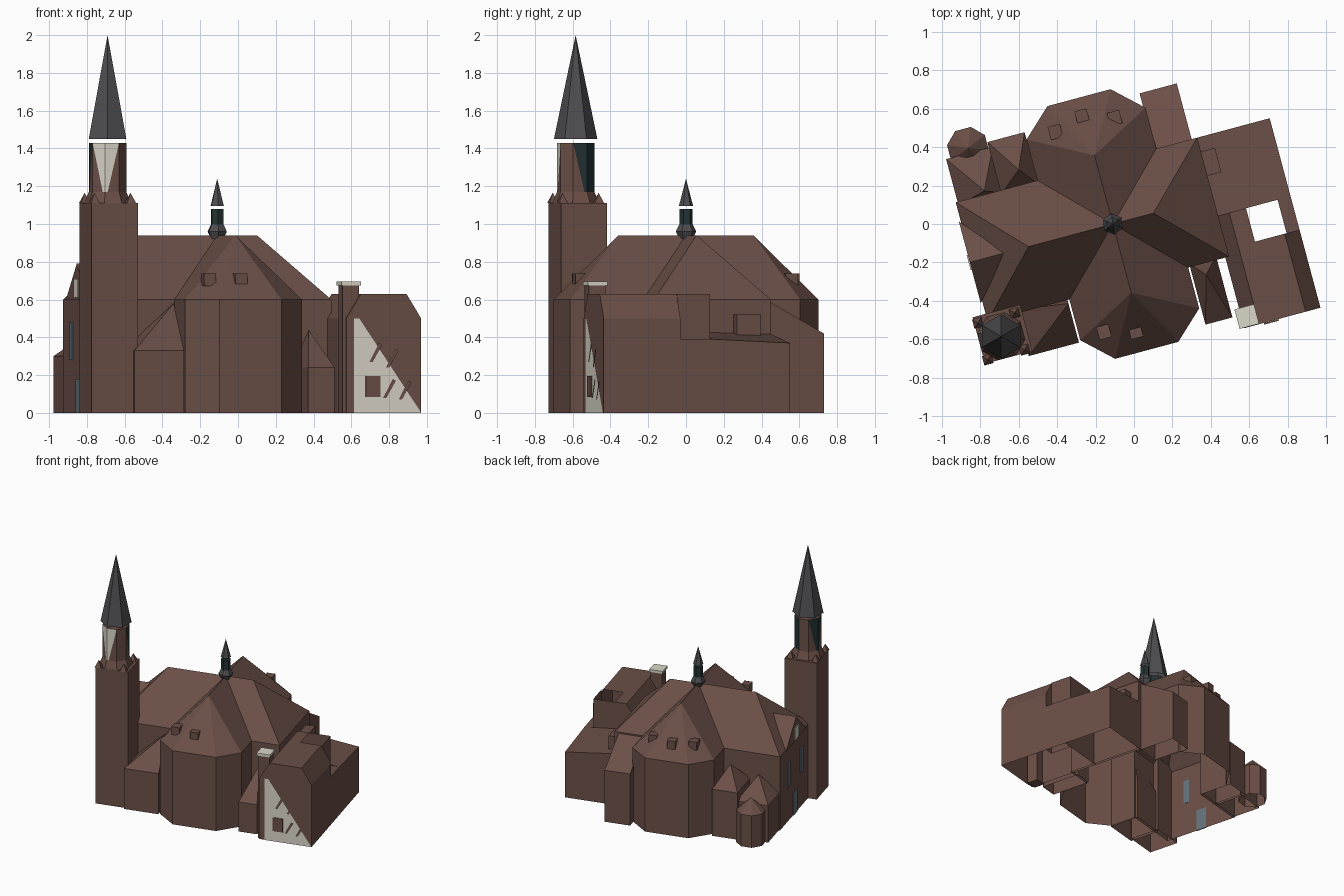
import bpy, bmesh, math
from math import sin, cos, radians

cube = bpy.data.objects.get("Cube")
if cube:
    bpy.data.objects.remove(cube)


def material(name, rgb):
    m = bpy.data.materials.new(name)
    m.use_nodes = True
    m.diffuse_color = (*rgb, 1)
    m.node_tree.nodes["Principled BSDF"].inputs["Base Color"].default_value = (*rgb, 1)
    return m


BROWN = material("brown masonry", (0.147, 0.078, 0.063))
PALE = material("pale plaster", (0.70, 0.67, 0.58))
SLATE = material("grey slate", (0.075, 0.075, 0.08))
DARK = material("dark teal", (0.018, 0.032, 0.034))
GLASS = material("blue grey glass", (0.13, 0.17, 0.20))

TURN = radians(15)


def world(p):
    # Church axes (along, across, up) turned on the site, about the crossing
    u, v, z = p
    return (-0.11 + u * cos(TURN) - v * sin(TURN), u * sin(TURN) + v * cos(TURN), z)


def build(name, faces, mats=(BROWN,), index=None):
    bm = bmesh.new()
    for i, pts in enumerate(faces):
        f = bm.faces.new([bm.verts.new(world(p)) for p in pts])
        f.material_index = index[i] if index else 0
    bmesh.ops.remove_doubles(bm, verts=bm.verts, dist=0.0005)
    bmesh.ops.recalc_face_normals(bm, faces=bm.faces)
    me = bpy.data.meshes.new(name)
    bm.to_mesh(me)
    bm.free()
    for m in mats:
        me.materials.append(m)
    ob = bpy.data.objects.new(name, me)
    bpy.context.collection.objects.link(ob)
    return ob


def ring(c, r, z, n, start=22.5):
    return [(c[0] + r * cos(radians(start + 360 * i / n)),
             c[1] + r * sin(radians(start + 360 * i / n)), z) for i in range(n)]


def loft(rings):
    faces = []
    for a, b in zip(rings, rings[1:]):
        n = len(a)
        for i in range(n):
            j = (i + 1) % n
            faces.append([a[i], a[j], b[0]] if len(b) == 1 else
                         [a[0], b[j], b[i]] if len(a) == 1 else
                         [a[i], a[j], b[j], b[i]])
    return faces


def block(name, u0, u1, v0, v1, tops, apex=None, mat=BROWN):
    # Four walls open below, with a sloped or pointed roof
    base = [(u0, v0, 0), (u1, v0, 0), (u1, v1, 0), (u0, v1, 0)]
    top = [(p[0], p[1], z) for p, z in zip(base, tops)]
    faces = loft([base, top, [apex]]) if apex else loft([base, top]) + [top]
    return build(name, faces, (mat,))


def box(name, c, s, mat=BROWN):
    lo, hi = [[(c[0] + x * s[0] / 2, c[1] + y * s[1] / 2, c[2] + k * s[2] / 2)
               for x, y in ((-1, -1), (1, -1), (1, 1), (-1, 1))] for k in (-1, 1)]
    return build(name, loft([lo, hi]) + [lo, hi], (mat,))


# Cross-shaped church: each arm has walls, a ridge and a hipped end
EAVE, RIDGE, W = 0.60, 0.94, 0.32
apse = [(W, W), (0.54, W), (0.68, 0.17)]
arms = [("east_arm", 0, 0.218, [(W, W), (0.54, W)]),
        ("north_apse", 90, 0.37, apse),
        ("west_nave", 180, 0.454, [(W, W), (0.76, W)]),
        ("south_apse", 270, 0.37, apse)]
for name, ang, end, half in arms:
    c, s = round(cos(radians(ang))), round(sin(radians(ang)))

    def arm(a, w, z):
        return (a * c - w * s, a * s + w * c, z)

    outline = half + [(a, -w) for a, w in reversed(half)]
    eave = [arm(a, w, EAVE) for a, w in outline]
    foot = [arm(a, w, 0) for a, w in outline]
    top, tip = (0, 0, RIDGE), arm(end, 0, RIDGE)
    walls = [[foot[i], foot[i + 1], eave[i + 1], eave[i]] for i in range(len(eave) - 1)]
    roof = [[top, tip, eave[1], eave[0]], [top, eave[-1], eave[-2], tip]]
    roof += [[tip, eave[i], eave[i + 1]] for i in range(1, len(eave) - 2)]
    build(name + "_walls", walls)
    build(name + "_roof", roof)

# West front gable and lancet windows
g0, g1, peak, back = (-0.77, -0.22, EAVE), (-0.77, 0.22, EAVE), (-0.77, 0, 0.79), (-0.58, 0, 0.79)
build("west_gable", [[g0, g1, peak], [g0, peak, back], [g1, peak, back]])
for v in (-0.14, 0.14):
    box("lancet_window", (-0.762, v, 0.38), (0.008, 0.05, 0.2), GLASS)
box("gable_window", (-0.772, 0, 0.66), (0.008, 0.08, 0.1), PALE)
box("west_door", (-0.762, 0, 0.09), (0.008, 0.09, 0.18), GLASS)

# Small corner buildings between the arms
block("south_west_vestry", -0.60, -0.33, -0.55, -0.3, [0.33] * 4, (-0.33, -0.34, 0.58))
block("south_east_porch", 0.33, 0.475, -0.63, -0.3, [0.24] * 4, (0.40, -0.38, 0.44))
block("north_east_stair", 0.31, 0.51, 0.3, 0.62, [0.6, 0.6, 0.42, 0.42])
block("north_west_vestry", -0.52, -0.32, 0.3, 0.58, [0.38] * 4, (-0.4, 0.4, 0.52))
block("chapel_wing", -0.75, -0.5, 0.3, 0.55, [0.3] * 4, (-0.6, 0.34, 0.44))
cc = (-0.625, 0.577)
build("round_chapel", loft([ring(cc, 0.11, 0, 8), ring(cc, 0.11, 0.26, 8), [(*cc, 0.36)]]))

# Dormers on both apse roofs
for u, v in ((-0.19, -0.53), (-0.03, -0.57), (-0.165, 0.54), (-0.01, 0.582), (0.152, 0.53)):
    box("dormer", (u, v, 0.705), (0.065, 0.07, 0.065))

# East annex: mansard block with an open light well
prof = [(0.52, 0), (0.52, 0.5), (0.6, 0.63), (0.85, 0.63), (0.93, 0.5), (0.93, 0)]
S, M, N = -0.7, -0.28, -0.1
front = [(u, S, z) for u, z in prof]
mid = [(u, M, z) for u, z in prof]
faces = [front] + [[front[i], front[i + 1], mid[i + 1], mid[i]] for i in range(len(prof) - 1)]
faces.append([(0.86, M, 0.38), (0.93, M, 0.38), (0.93, M, 0.5), (0.86, M, 0.62)])
for a, b in zip([(0.52, 0), (0.52, 0.5), (0.6, 0.63), (0.86, 0)],
                [(0.52, 0.5), (0.6, 0.63), (0.69, 0.63), (0.86, 0.63)]):
    faces.append([(a[0], M, a[1]), (b[0], M, b[1]), (b[0], N, b[1]), (a[0], N, a[1])])
faces.append([(0.52, N, 0), (0.86, N, 0), (0.86, N, 0.63), (0.6, N, 0.63), (0.52, N, 0.5)])
build("annex_mansard", faces)
block("annex_low_wing", 0.52, 0.93, N, W, [0.43, 0.39, 0.37, 0.42])
block("annex_side_strip", 0.86, 0.93, M, N, [0.39] * 4)
box("annex_dormer", (0.57, 0.18, 0.46), (0.09, 0.13, 0.12))

# Plaster on the annex south wall, with openings
build("annex_plaster", [[(0.56, S - 0.004, 0), (0.93, S - 0.004, 0),
                         (0.59, S - 0.004, 0.5), (0.56, S - 0.004, 0.5)]], (PALE,))
box("annex_window", (0.665, S - 0.005, 0.14), (0.08, 0.008, 0.11))
for u, z in ((0.755, 0.13), (0.84, 0.12), (0.77, 0.29), (0.68, 0.32)):
    d = 0.035
    build("annex_shutter", [[(u - d, S - 0.008, z - 0.05), (u - d / 2, S - 0.008, z - 0.05),
                             (u + d, S - 0.008, z + 0.04), (u + d / 2, S - 0.008, z + 0.05)]])

# Corner chimney of the annex
box("chimney", (0.548, -0.645, 0.34), (0.09, 0.09, 0.68))
box("chimney_cap", (0.548, -0.645, 0.685), (0.105, 0.105, 0.02), PALE)

# Bell tower shaft
block("tower_shaft", -0.83, -0.575, -0.53, -0.28, [1.11] * 4)
tc = (-0.712, -0.414)
build("tower_skirt", loft([ring(tc, 0.125, 1.11, 8), ring(tc, 0.1, 1.17, 8)]))
for i in range(4):
    a = radians(45 + 90 * i)
    c = (tc[0] + 0.14 * cos(a), tc[1] + 0.14 * sin(a))
    build("tower_pinnacle", loft([ring(c, 0.035, 1.11, 4, 45), [(*c, 1.165)]]))

# Octagonal belfry, each side cut diagonally into two colours
low, high = ring(tc, 0.1, 1.11, 8, -157.5), ring(tc, 0.1, 1.43, 8, -157.5)
upper = [1, 1, 0, 2, 2, 0, 2, 2]
upper = [1, 1, 0, 2, 2, 0, 2, 2]
faces, index = [], []
for i in range(8):
    j = (i + 1) % 8
    if i in (0, 3, 6):
        faces += [[high[i], high[j], low[j]], [low[i], low[j], high[i]]]
    else:
        faces += [[high[i], high[j], low[i]], [low[i], low[j], high[j]]]
    index += [upper[i], 2 if i == 4 else 0]
build("belfry", faces + [high], (BROWN, PALE, DARK), index + [0])

# Spire with a pointed underside
build("tower_spire", loft([[(*tc, 1.43)], ring(tc, 0.115, 1.45, 6, 75), [(*tc, 2.0)]]), (SLATE,))

# Ridge turret over the crossing
o = (0, 0)
build("turret_base", loft([ring(o, 0.035, 0.92, 6), ring(o, 0.055, 0.96, 6),
                           ring(o, 0.035, 1.0, 6)]), (SLATE,))
build("turret_lantern", loft([ring(o, 0.036, 0.99, 6), ring(o, 0.036, 1.08, 6)])
      + [ring(o, 0.036, 1.08, 6)], (DARK,))
build("turret_spire", loft([[(0, 0, 1.08)], ring(o, 0.038, 1.095, 6), [(0, 0, 1.24)]]), (SLATE,))
